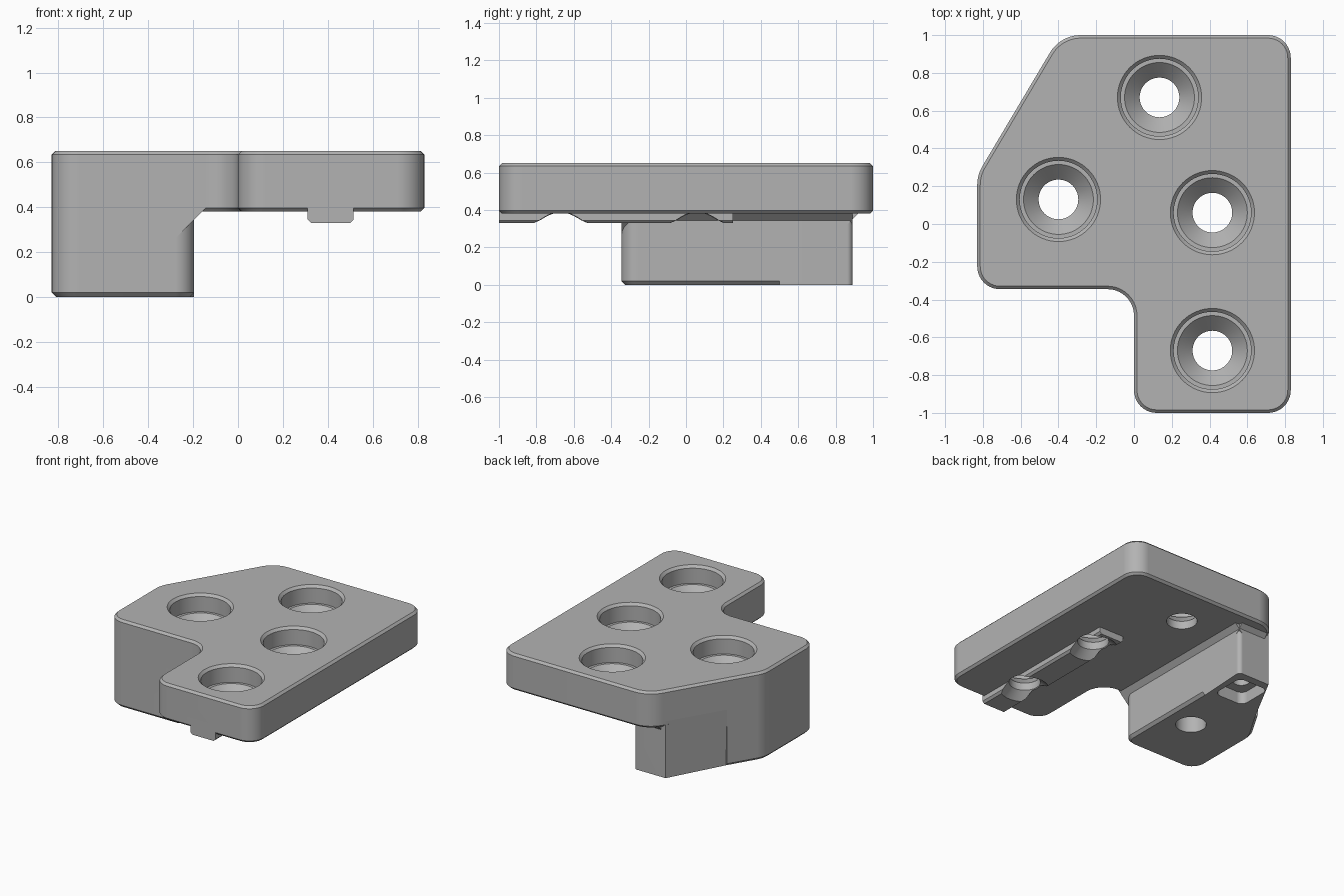
import bpy
import bmesh
from math import pi, tan, cos, sin
from mathutils import Vector

if "Cube" in bpy.data.objects:
    bpy.data.objects.remove(bpy.data.objects["Cube"], do_unlink=True)

grey = bpy.data.materials.new("machined_grey")
grey.use_nodes = True
colour = (0.45, 0.45, 0.45, 1)
grey.diffuse_color = colour
grey.node_tree.nodes["Principled BSDF"].inputs["Base Color"].default_value = colour


def rounded(corners, steps=10):
    """Outline from (x, y, radius) corners, each replaced by a tangent arc."""
    out = []
    for i, (x, y, r) in enumerate(corners):
        p = Vector((x, y))
        if r == 0:
            out.append(p)
            continue
        a = (Vector(corners[i - 1][:2]) - p).normalized()
        b = (Vector(corners[(i + 1) % len(corners)][:2]) - p).normalized()
        half = a.angle(b) / 2
        centre = p + (a + b).normalized() * r / sin(half)
        start = p + a * r / tan(half) - centre
        end = p + b * r / tan(half) - centre
        sweep = start.angle_signed(end)
        for k in range(steps + 1):
            t = -sweep * k / steps
            out.append(centre + Vector((start.x * cos(t) - start.y * sin(t),
                                        start.x * sin(t) + start.y * cos(t))))
    return out


def finish(bm, name):
    bmesh.ops.recalc_face_normals(bm, faces=bm.faces)
    mesh = bpy.data.meshes.new(name)
    bm.to_mesh(mesh)
    bm.free()
    mesh.materials.append(grey)
    obj = bpy.data.objects.new(name, mesh)
    bpy.context.collection.objects.link(obj)
    return obj


def prism(name, outline, low, high, place=lambda u, v, w: (u, v, w),
          chamfer=0, rule=None):
    """Extrude an outline from low to high, chamfering the edges the rule picks."""
    bm = bmesh.new()
    rings = [[bm.verts.new(place(p[0], p[1], w)) for p in outline] for w in (low, high)]
    n = len(outline)
    for ring in rings:
        bm.faces.new(ring)
    for i in range(n):
        j = (i + 1) % n
        bm.faces.new((rings[0][i], rings[0][j], rings[1][j], rings[1][i]))
    bmesh.ops.recalc_face_normals(bm, faces=bm.faces)
    if chamfer:
        level = [e for e in bm.edges if abs(e.verts[0].co.z - e.verts[1].co.z) < 1e-5]
        edges = [e for e in level if rule is None or rule((e.verts[0].co + e.verts[1].co) / 2)]
        bmesh.ops.bevel(bm, geom=edges, offset=chamfer, segments=1,
                        affect='EDGES', clamp_overlap=False)
    return finish(bm, name)


def lathe(name, profile, x, y, sides=64):
    """Closed turned solid from (radius, z) points, about a vertical axis."""
    bm = bmesh.new()
    rings = [[bm.verts.new((x + r * cos(2 * pi * k / sides), y + r * sin(2 * pi * k / sides), z))
              for k in range(sides)] for r, z in profile]
    bm.faces.new(rings[0])
    bm.faces.new(rings[-1])
    for a, b in zip(rings, rings[1:]):
        for k in range(sides):
            m = (k + 1) % sides
            bm.faces.new((a[k], a[m], b[m], b[k]))
    return finish(bm, name)


def combine(target, tool, operation):
    mod = target.modifiers.new(tool.name, 'BOOLEAN')
    mod.operation = operation
    mod.solver = 'EXACT'
    mod.object = tool
    bpy.context.view_layer.objects.active = target
    bpy.ops.object.modifier_apply(modifier=mod.name)
    bpy.data.objects.remove(tool, do_unlink=True)


def slant(y):
    return -0.39 - (1 - y) * 0.5946


# Top plate with the cut-off back corner and the front notch
plate = prism("mounting_plate", rounded([
    (0, -1, 0.12), (0.83, -1, 0.12), (0.83, 1, 0.12), (slant(1), 1, 0.19),
    (-0.83, 0.26, 0.2), (-0.83, -0.345, 0.12), (0, -0.345, 0.14)]),
    0.38, 0.65, chamfer=0.016)

# Leg under the plate's right side, chamfered at its front foot
leg = prism("leg", rounded([
    (-0.83, -0.345, 0.12), (-0.195, -0.345, 0.085), (-0.195, 0.5, 0),
    (-0.195, 0.89, 0.03), (slant(0.89), 0.89, 0), (slant(0.5), 0.5, 0),
    (-0.83, 0.26, 0.2)]),
    0, 0.42, chamfer=0.02, rule=lambda c: c.z < 0.01 and c.y < 0.499)

# Sloped braces where the leg meets the plate
side_brace = prism("side_brace", [(-0.3, 0.24), (-0.14, 0.4), (-0.3, 0.4)], -0.345, 0.89,
                   lambda u, v, w: (u, w, v))
back_brace = prism("back_brace", [(0.85, 0.31), (0.94, 0.4), (0.85, 0.4)], -0.42, -0.195,
                   lambda u, v, w: (w, u, v))

# Locating rib along the underside
rib = prism("locating_rib", [(0.31, 0.42), (0.31, 0.345), (0.325, 0.33), (0.5, 0.33),
                             (0.515, 0.345), (0.515, 0.42)], -1, 0.25,
            lambda u, v, w: (u, w, v))

for part in (leg, side_brace, back_brace, rib):
    combine(plate, part, 'UNION')

# Stepped, countersunk screw holes
bore = [(0.223, 0.75), (0.223, 0.65), (0.205, 0.632), (0.205, 0.52),
        (0.185, 0.52), (0.105, 0.44), (0.105, -0.1)]
for x, y in ((0.135, 0.67), (-0.4, 0.13), (0.415, 0.06), (0.415, -0.67)):
    combine(plate, lathe("screw_hole", bore, x, y), 'DIFFERENCE')

# Conical reliefs where the rib crosses two holes
for y in (0.06, -0.67):
    relief = lathe("rib_relief", [(0.18, 0.32), (0.107, 0.385), (0.1, 0.45)], 0.415, y)
    combine(plate, relief, 'DIFFERENCE')

# Square pocket with a blind hole under the leg
pocket = prism("foot_pocket", rounded([
    (-0.5, 0.56, 0.05), (-0.25, 0.56, 0.05), (-0.25, 0.83, 0.05), (-0.5, 0.83, 0.05)]),
    -0.1, 0.09)
combine(plate, pocket, 'DIFFERENCE')
combine(plate, lathe("blind_hole", [(0.06, 0.05), (0.06, 0.3)], -0.38, 0.69), 'DIFFERENCE')

# Smooth rounded walls, keep machined edges sharp
bpy.ops.object.select_all(action='DESELECT')
plate.select_set(True)
bpy.context.view_layer.objects.active = plate
bpy.ops.object.shade_smooth_by_angle(angle=0.5)
weighted = plate.modifiers.new("even_shading", 'WEIGHTED_NORMAL')
weighted.keep_sharp = True
